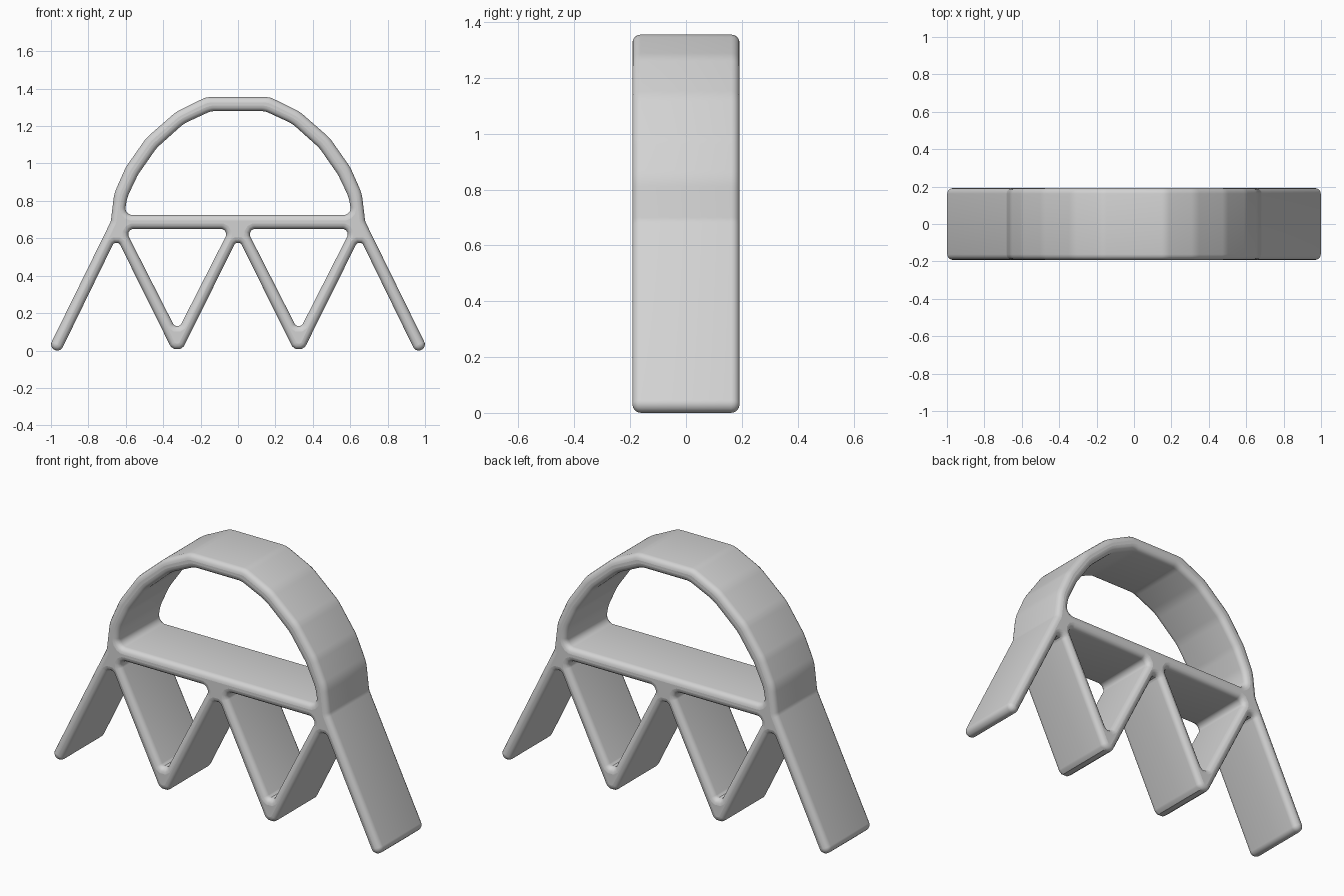
import bpy
from mathutils import Vector
from math import tan, pi

cube = bpy.data.objects.get("Cube")
if cube:
    bpy.data.objects.remove(cube)

HALF_DEPTH = 0.192
EDGE = 0.03  # roundness of the front and back edges

grey = bpy.data.materials.new("light grey")
grey.use_nodes = True
colour = (0.65, 0.65, 0.65, 1)
grey.diffuse_color = colour
grey.node_tree.nodes["Principled BSDF"].inputs["Base Color"].default_value = colour


def mirrored(half):
    """Close a half outline (x, z, corner radius) across x = 0."""
    return half + [(-x, z, r) for x, z, r in reversed(half) if x > 0]


def rounded(corners, steps=5):
    """Replace every corner by a fillet arc of its own radius."""
    pts = []
    for i, (x, z, r) in enumerate(corners):
        p = Vector((x, z))
        a = (Vector(corners[i - 1][:2]) - p).normalized()
        b = (Vector(corners[(i + 1) % len(corners)][:2]) - p).normalized()
        reach = r / tan(a.angle(b) / 2)
        centre = p + (a + b).normalized() * (r * r + reach * reach) ** 0.5
        start, end = p + a * reach - centre, p + b * reach - centre
        for k in range(steps + 1):
            pts.append(centre + start.lerp(end, k / steps).normalized() * r)
    return pts


# Outer outline: arch, splayed leg, valley between legs, zigzag foot
outer = mirrored([
    (0.17, 1.355, 0.1), (0.33, 1.277, 0.2), (0.49, 1.137, 0.2),
    (0.60, 0.98, 0.2), (0.662, 0.84, 0.2), (0.68, 0.69, 0.06),
    (1.010, 0.018, 0.032), (0.951, -0.011, 0.032),
    (0.65, 0.605, 0.022), (0.325, -0.05, 0.044), (0, 0.605, 0.022)])

# Opening under the arch
arch_hole = mirrored([
    (0.145, 1.28, 0.1), (0.29, 1.213, 0.2), (0.435, 1.083, 0.2),
    (0.535, 0.94, 0.2), (0.592, 0.82, 0.2), (0.608, 0.725, 0.035)])

# Triangular openings above each zigzag foot
right_hole = [(0.045, 0.65, 0.028), (0.605, 0.65, 0.028), (0.325, 0.1, 0.025)]
left_hole = [(-x, z, r) for x, z, r in right_hole]

curve = bpy.data.curves.new("frame_profile", "CURVE")
curve.dimensions = "2D"
curve.fill_mode = "BOTH"
curve.extrude = HALF_DEPTH - EDGE
curve.bevel_depth = EDGE
curve.bevel_resolution = 3
curve.offset = -EDGE
for loop in (outer, arch_hole, right_hole, left_hole):
    pts = rounded(loop)
    spline = curve.splines.new("POLY")
    spline.points.add(len(pts) - 1)
    for point, p in zip(spline.points, pts):
        point.co = (p.x, p.y, 0, 1)
    spline.use_cyclic_u = True

# Stand the extruded profile upright
frame = bpy.data.objects.new("arched_frame", curve)
bpy.context.collection.objects.link(frame)
frame.rotation_euler.x = pi / 2
curve.materials.append(grey)
bpy.ops.object.select_all(action="DESELECT")
frame.select_set(True)
bpy.context.view_layer.objects.active = frame
bpy.ops.object.convert(target="MESH")
bpy.ops.object.shade_smooth_by_angle(angle=0.6)
